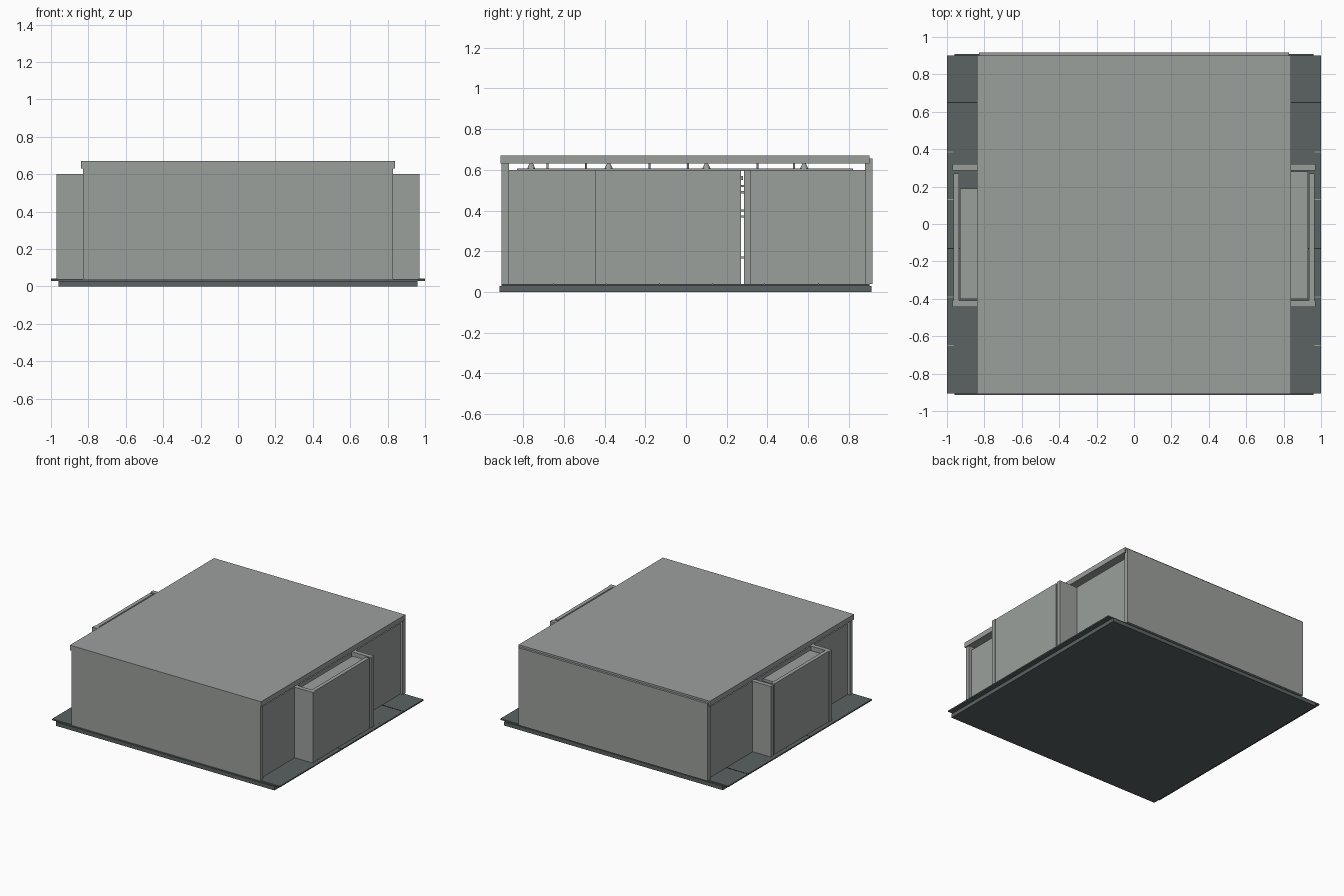
import bpy

cube = bpy.data.objects.get("Cube")
if cube:
    bpy.data.objects.remove(cube, do_unlink=True)


def material(name, rgb):
    m = bpy.data.materials.new(name)
    m.use_nodes = True
    m.diffuse_color = (*rgb, 1)
    bsdf = next(n for n in m.node_tree.nodes if n.type == 'BSDF_PRINCIPLED')
    bsdf.inputs["Base Color"].default_value = (*rgb, 1)
    return m


GREY = material("light grey panel", (0.33, 0.35, 0.335))
DARK = material("dark grey base", (0.105, 0.125, 0.122))
SEAM = material("seam black", (0.02, 0.024, 0.024))


def box(name, x, y, z, mat=GREY):
    """Box from (min, max) pairs on each axis."""
    bpy.ops.mesh.primitive_cube_add(size=1)
    o = bpy.context.object
    o.name = name
    o.location = [(a + b) / 2 for a, b in (x, y, z)]
    o.scale = [abs(b - a) for a, b in (x, y, z)]
    bpy.ops.object.transform_apply(location=False, rotation=False, scale=True)
    o.data.materials.append(mat)
    return o


def cone(name, loc, r1, r2, depth, mat=GREY):
    bpy.ops.mesh.primitive_cone_add(vertices=12, radius1=r1, radius2=r2,
                                    depth=depth, location=loc)
    o = bpy.context.object
    o.name = name
    o.data.materials.append(mat)
    return o


# Base: plinth and wider top plate
box("plinth", (-0.96, 0.96), (-0.915, 0.91), (0, 0.03), DARK)
box("base_plate", (-1, 1), (-0.905, 0.9), (0.03, 0.04), DARK)

# Main shell
box("front_wall", (-0.83, 0.83), (-0.905, -0.87), (0.04, 0.63))
box("back_wall", (-0.83, 0.83), (0.88, 0.917), (0.04, 0.655))
box("roof", (-0.84, 0.84), (-0.91, 0.9), (0.63, 0.67))

# Inner deck below the roof gap
box("inner_deck", (-0.79, 0.79), (-0.83, 0.82), (0.595, 0.607))

# Mounts and pins holding the roof above the deck
for x in (-0.77, 0.77):
    for y in (-0.76, -0.38, 0.1, 0.58):
        cone("roof_mount", (x, y, 0.618), 0.02, 0.009, 0.024)
    for y in (-0.68, -0.49, -0.18, 0.01, 0.35, 0.53):
        cone("roof_pin", (x, y, 0.618), 0.005, 0.005, 0.026)

# Sides: recessed panels and projecting side housings
for s, side in ((1, "left"), (-1, "right")):
    def side_box(name, x, y, z, mat=GREY):
        return box(side + "_" + name, (s * x[0], s * x[1]), y, z, mat)

    side_box("front_panel", (0.79, 0.81), (-0.87, 0.27), (0.04, 0.6))
    side_box("rear_panel", (0.79, 0.81), (0.285, 0.88), (0.04, 0.6))
    side_box("housing_front_end", (0.81, 0.97), (-0.445, -0.41), (0.04, 0.6))
    side_box("housing_rear_end", (0.81, 0.97), (0.285, 0.32), (0.04, 0.6))
    side_box("housing_panel", (0.935, 0.965), (-0.41, 0.27), (0.04, 0.6))
    # the right housing lid stops short
    lid_end = 0.28 if s > 0 else 0.19
    side_box("housing_lid", (0.81, 0.93), (-0.4, lid_end), (0.55, 0.57))

    # Seams on the base plate
    for y in (-0.13, 0.65):
        side_box("base_seam", (0.81, 1), (y - 0.003, y + 0.003), (0.038, 0.0415), SEAM)
    for y in (-0.65, -0.39, 0.13, 0.385):
        side_box("base_tick", (0.965, 1), (y - 0.003, y + 0.003), (0.038, 0.0415))

# Cross rods seen through the narrow slot
for z in (0.17, 0.37, 0.4, 0.49, 0.52):
    box("cross_rod", (-0.78, 0.78), (0.265, 0.29), (z - 0.005, z + 0.005))
